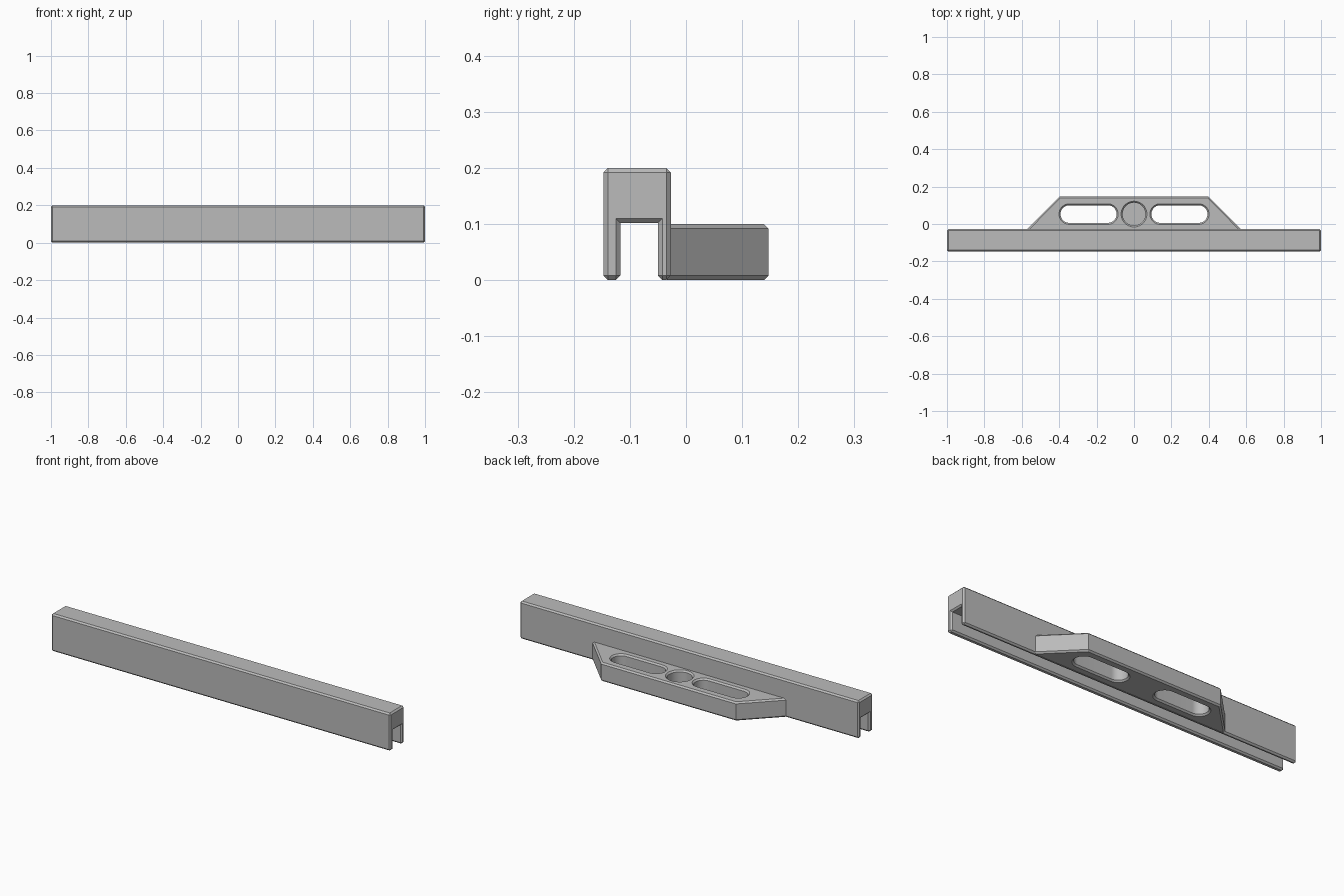
import bpy, bmesh, math

cube = bpy.data.objects.get("Cube")
if cube:
    bpy.data.objects.remove(cube)

BEVEL = 0.008

grey = bpy.data.materials.new("plain grey")
grey.use_nodes = True
grey.diffuse_color = (0.5, 0.5, 0.5, 1)
grey.node_tree.nodes["Principled BSDF"].inputs["Base Color"].default_value = (0.5, 0.5, 0.5, 1)


def loft(name, rings, chamfer=False):
    """Closed solid through matching rings of points, with optional chamfered convex edges."""
    bm = bmesh.new()
    loops = [[bm.verts.new(p) for p in ring] for ring in rings]
    n = len(loops[0])
    for a, b in zip(loops, loops[1:]):
        for i in range(n):
            j = (i + 1) % n
            bm.faces.new((a[i], a[j], b[j], b[i]))
    bm.faces.new(loops[0][::-1])
    bm.faces.new(loops[-1])
    bmesh.ops.recalc_face_normals(bm, faces=bm.faces)
    if chamfer:
        sharp = [e for e in bm.edges if e.calc_face_angle_signed() > math.radians(50)]
        bmesh.ops.bevel(bm, geom=sharp, offset=BEVEL, offset_type='OFFSET',
                        segments=1, affect='EDGES', profile=0.5)
    mesh = bpy.data.meshes.new(name)
    bm.to_mesh(mesh)
    bm.free()
    mesh.materials.append(grey)
    obj = bpy.data.objects.new(name, mesh)
    bpy.context.collection.objects.link(obj)
    return obj


def rounded_cutter(x, y, radius, half, levels):
    """Stadium-shaped cutter; levels pair each height with its flare."""
    rings = []
    for z, flare in levels:
        ring = []
        for side in (1, -1):
            for k in range(25):
                a = math.pi * (k / 24 - 0.5) + (0 if side > 0 else math.pi)
                ring.append((x + side * half + (radius + flare) * math.cos(a),
                             y + (radius + flare) * math.sin(a), z))
        if half == 0:  # a full circle repeats its two joining points
            ring = ring[:24] + ring[25:49]
        rings.append(ring)
    return loft("cutter", rings)


def cut(target, cutter):
    mod = target.modifiers.new("cut", 'BOOLEAN')
    mod.operation = 'DIFFERENCE'
    mod.solver = 'EXACT'
    mod.object = cutter
    graph = bpy.context.evaluated_depsgraph_get()
    mesh = bpy.data.meshes.new_from_object(target.evaluated_get(graph))
    target.modifiers.clear()
    target.data = mesh
    bpy.data.objects.remove(cutter)


# Long channel rail, open underneath
front, back, height = -0.147, -0.027, 0.2
groove_front, groove_back, groove_top = -0.117, -0.05, 0.102
section = [(front, 0), (groove_front, 0), (groove_front, groove_top),
           (groove_back, groove_top), (groove_back, 0), (back, 0),
           (back, height), (front, height)]
rail = loft("channel_rail", [[(x, y, z) for y, z in section] for x in (-1, 1)], True)

# Tapered bracket, tucked slightly into the rail wall
thick = 0.1
plan = [(-0.57, back - 0.014), (0.57, back - 0.014), (0.57, back),
        (0.397, 0.147), (-0.397, 0.147), (-0.57, back)]
bracket = loft("bracket", [[(x, y, z) for x, y in plan] for z in (0, thick)], True)

# Two through slots and a blind round pocket, all with chamfered rims
top_rim = [(thick - BEVEL, 0), (thick + BEVEL, 2 * BEVEL)]
bottom_rim = [(-BEVEL, 2 * BEVEL), (BEVEL, 0)]
for side in (-1, 1):
    cut(bracket, rounded_cutter(side * 0.243, 0.053, 0.047, 0.103, bottom_rim + top_rim))
cut(bracket, rounded_cutter(0, 0.053, 0.061, 0, [(0.02, 0)] + top_rim))

for obj in (rail, bracket):
    bpy.ops.object.select_all(action='DESELECT')
    obj.select_set(True)
    bpy.context.view_layer.objects.active = obj
    bpy.ops.object.shade_smooth_by_angle(angle=math.radians(25))
